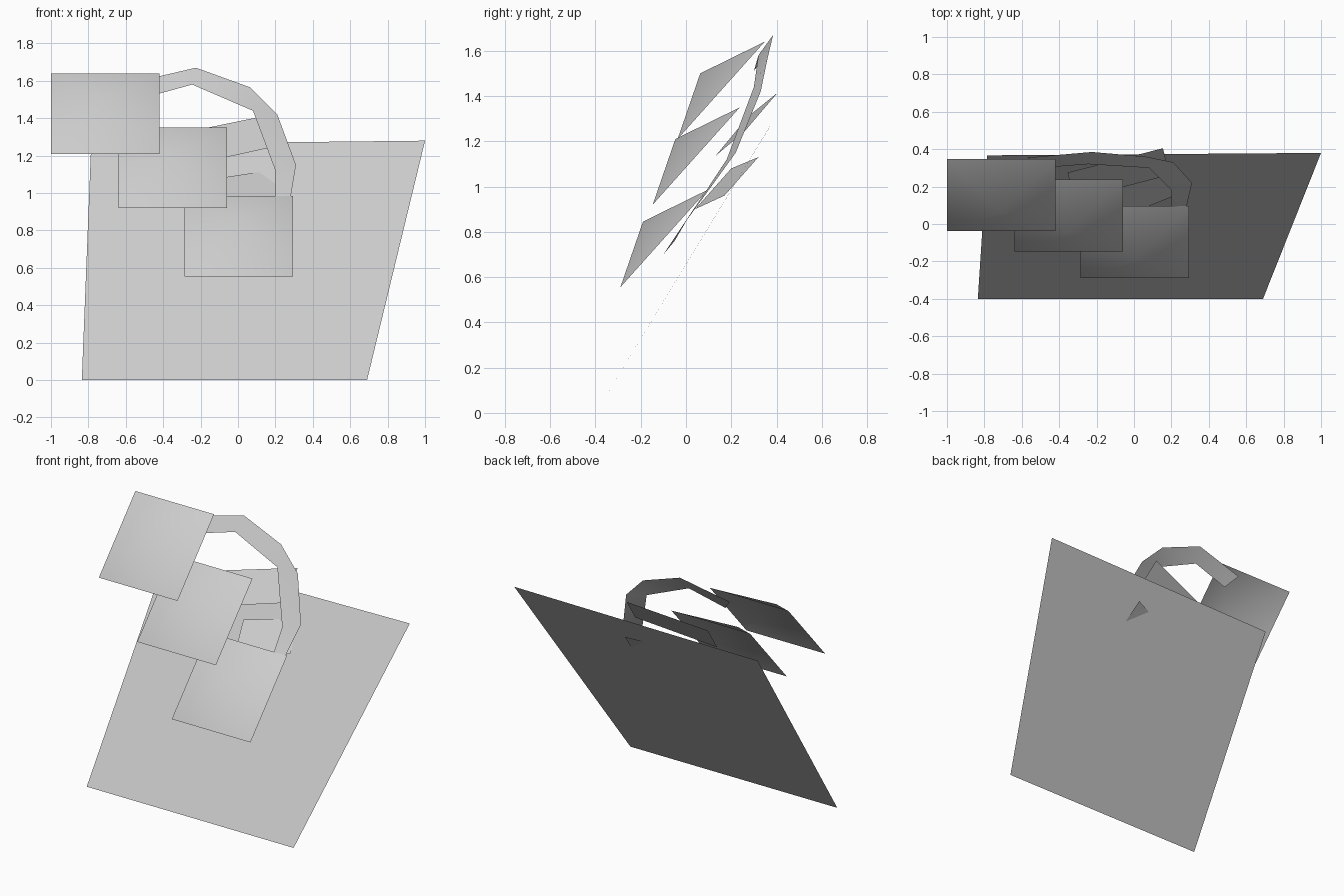
import bpy

if "Cube" in bpy.data.objects:
    bpy.data.objects.remove(bpy.data.objects["Cube"])

grey = bpy.data.materials.new("light grey")
grey.diffuse_color = (0.6, 0.6, 0.6, 1)
grey.use_nodes = True
grey.node_tree.nodes["Principled BSDF"].inputs["Base Color"].default_value = grey.diffuse_color


def sheet(name, verts, faces, smooth=False):
    """Thin open surface from a few points."""
    mesh = bpy.data.meshes.new(name)
    mesh.from_pydata(verts, [], faces)
    mesh.materials.append(grey)
    for p in mesh.polygons:
        p.use_smooth = smooth
    mesh.update()
    obj = bpy.data.objects.new(name, mesh)
    bpy.context.collection.objects.link(obj)
    return obj


def quad(name, bl, br, tr, tl):
    return sheet(name, [bl, br, tr, tl], [(0, 1, 2, 3)])


def puffed_panel(name, x, y, z):
    """Leaning rectangle with its centre pushed out, corner at x, y, z."""
    w, d, h = 0.58, 0.385, 0.43
    verts = [(x, y, z), (x + w, y, z), (x + w, y + d, z + h), (x, y + d, z + h),
             (x + w / 2, y + 0.10, z + 0.29)]
    faces = [(i, (i + 1) % 4, 4) for i in range(4)]
    return sheet(name, verts, faces, True)


# Large leaning backing sheet
quad("backing_sheet", (-0.835, -0.4, 0), (0.69, -0.4, 0),
     (1.0, 0.38, 1.28), (-0.785, 0.367, 1.26))

# Three stepped panels
puffed_panel("upper_panel", -1.0, -0.037, 1.21)
puffed_panel("middle_panel", -0.64, -0.147, 0.92)
puffed_panel("lower_panel", -0.285, -0.29, 0.555)

# Two small tilted sheets inside the arc
quad("upper_small_sheet", (-0.32, 0.13, 1.135), (0.19, 0.262, 1.247),
     (0.155, 0.405, 1.415), (-0.355, 0.275, 1.31))
quad("lower_small_sheet", (-0.06, 0.04, 0.90), (0.265, 0.17, 0.96),
     (0.225, 0.32, 1.13), (-0.10, 0.20, 1.08))

# Faceted arc strip running from the upper panel to the lower panel
outer = [(-0.57, 0.355, 1.59), (-0.225, 0.385, 1.67), (0.065, 0.36, 1.565),
         (0.21, 0.33, 1.42), (0.31, 0.22, 1.15), (0.28, 0.09, 0.97),
         (0.23, -0.02, 0.82), (0.10, -0.10, 0.70)]
inner = [(-0.50, 0.30, 1.51), (-0.245, 0.32, 1.58), (0.08, 0.30, 1.44),
         (0.08, 0.30, 1.44), (0.20, 0.18, 1.12), (0.20, 0.088, 0.98),
         (0.14, 0.02, 0.88), (0.04, -0.05, 0.76)]
verts = outer + inner
faces = []
for i in range(7):
    if i == 2:  # wedge where the inner edge has a single corner
        faces.append((i + 1, i, 8 + i))
    elif i == 3:
        faces.append((i + 1, i, 8 + i - 1, 8 + i + 1))
    else:
        faces.append((i + 1, i, 8 + i, 8 + i + 1))
arc = sheet("arc_strip", verts, faces, True)
bpy.context.view_layer.objects.active = arc
arc.select_set(True)
bpy.ops.object.shade_smooth_by_angle()
